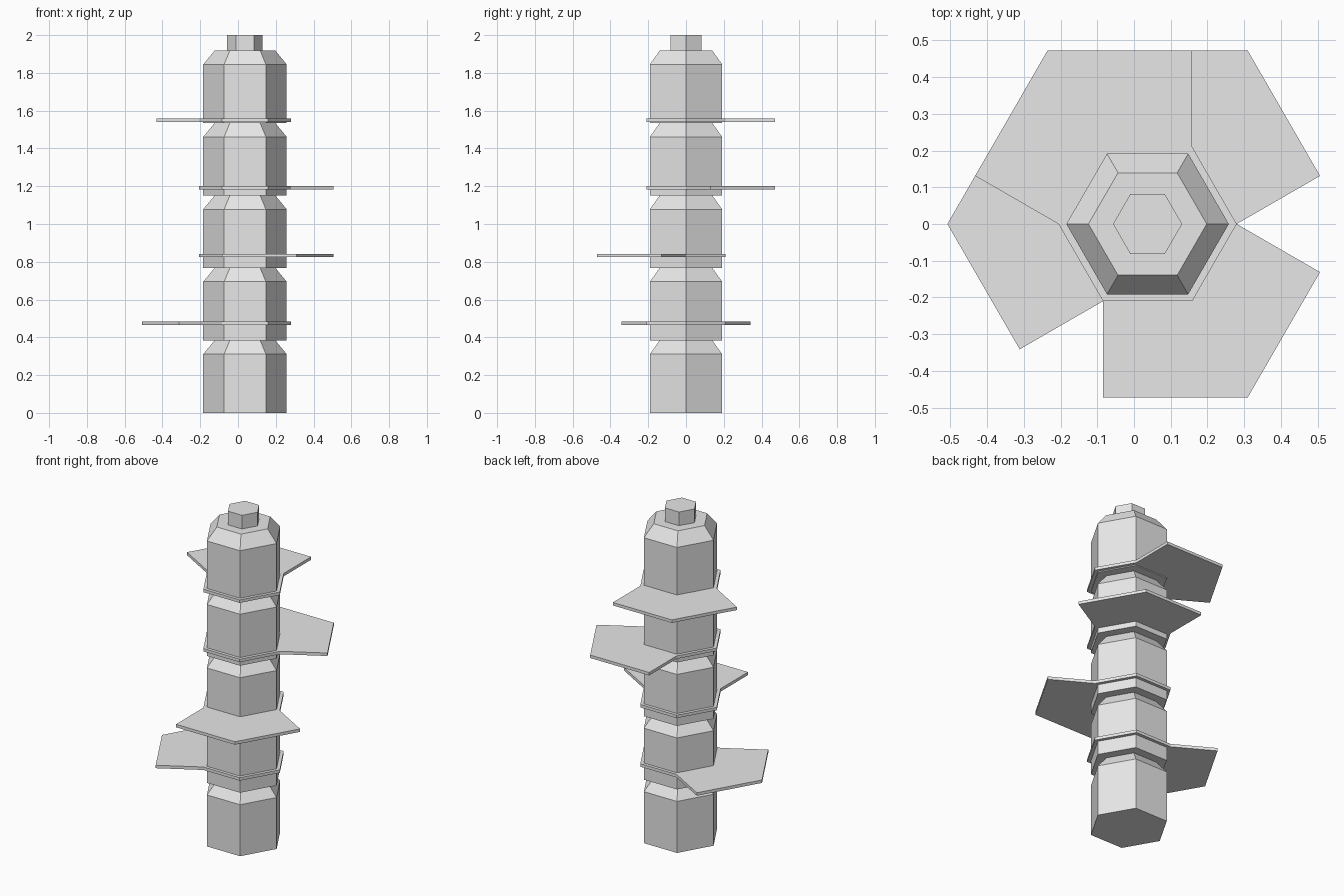
import bpy, bmesh
from math import radians
from mathutils import Matrix, Vector

cube = bpy.data.objects.get("Cube")
if cube:
    bpy.data.objects.remove(cube, do_unlink=True)

CENTRE_X = 0.037
SIDES = 6
PITCH = 0.3835        # height of one trunk segment
TRUNK_R, NECK_R, CAP_R = 0.221, 0.161, 0.094
COLLAR_R, LEAF_R = 0.2425, 0.545

grey = bpy.data.materials.new("light grey")
grey.use_nodes = True
colour = (0.8, 0.8, 0.8, 1)
grey.diffuse_color = colour
grey.node_tree.nodes["Principled BSDF"].inputs["Base Color"].default_value = colour


def polar(radius, degrees):
    return Matrix.Rotation(radians(degrees), 3, "Z") @ Vector((radius, 0, 0))


def finish(name, bm, z):
    bmesh.ops.recalc_face_normals(bm, faces=bm.faces)
    mesh = bpy.data.meshes.new(name)
    bm.to_mesh(mesh)
    bm.free()
    mesh.materials.append(grey)
    obj = bpy.data.objects.new(name, mesh)
    obj.location = (CENTRE_X, 0, z)
    bpy.context.collection.objects.link(obj)


def hex_stack(name, z, profile):
    """Hexagonal solid lofted through (radius, height) rings."""
    bm = bmesh.new()
    rings = [[bm.verts.new(polar(r, 360 / SIDES * i) + Vector((0, 0, h)))
              for i in range(SIDES)] for r, h in profile]
    bm.faces.new(rings[0])
    bm.faces.new(rings[-1])
    for low, high in zip(rings, rings[1:]):
        for i in range(SIDES):
            j = (i + 1) % SIDES
            bm.faces.new((low[i], low[j], high[j], high[i]))
    finish(name, bm, z)


def leaf_plate(name, z, angle, thickness=0.018):
    """Hexagonal collar with two sides pulled straight out to a pointed leaf."""
    tip = polar(LEAF_R, angle)
    outline = [polar(COLLAR_R, angle + a) for a in (60, 120, 180, 240, 300)]
    for side, start in ((-30, outline[-1]), (30, outline[0])):
        # The leaf side runs square to the collar edge as far as the tip's depth
        normal = polar(1, angle + side)
        corner = start + normal * (tip - start).dot(normal)
        outline += [corner, tip] if side < 0 else [corner]
    bm = bmesh.new()
    base = bm.faces.new([bm.verts.new(p) for p in outline])
    top = bmesh.ops.extrude_face_region(bm, geom=[base])["geom"]
    bmesh.ops.translate(bm, vec=(0, 0, thickness),
                        verts=[v for v in top if isinstance(v, bmesh.types.BMVert)])
    if not any(f.normal.z < 0 for f in bm.faces):
        bm.normal_update()
    finish(name, bm, z - thickness / 2)


# Trunk of five stacked segments with a small cap
for n in range(5):
    hex_stack(f"trunk_segment_{n + 1}", n * PITCH,
              [(TRUNK_R, 0), (TRUNK_R, 0.311), (NECK_R, PITCH)])
hex_stack("top_cap", 5 * PITCH, [(CAP_R, 0), (CAP_R, 2 - 5 * PITCH)])

# Leaves spiralling up the trunk
for n, angle in enumerate((180, 300, 60, 120)):
    leaf_plate(f"leaf_plate_{n + 1}", 0.475 + n * 0.358, angle)
